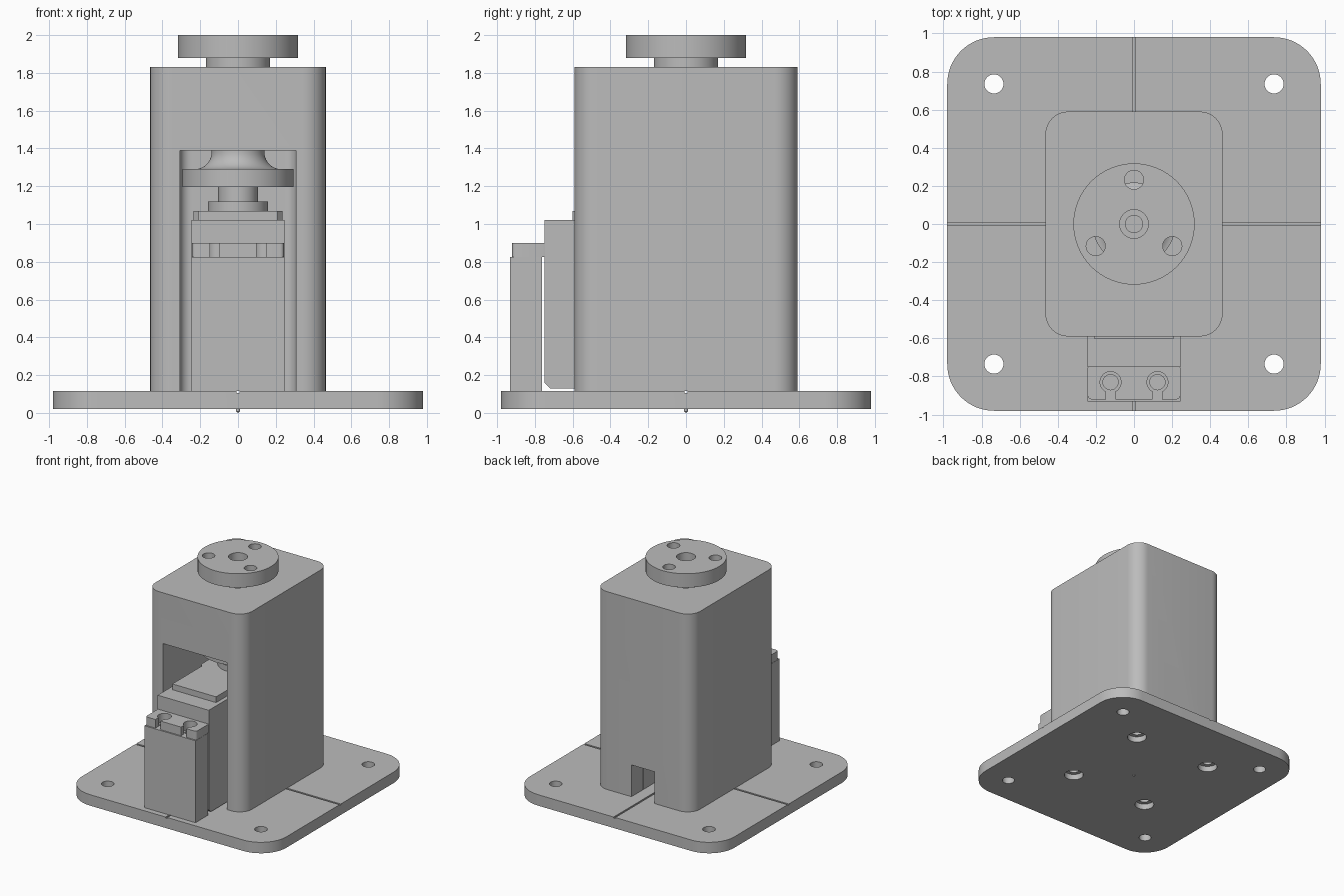
import bpy, bmesh
from math import sin, cos, pi
from mathutils import Vector

cube = bpy.data.objects.get("Cube")
if cube:
    bpy.data.objects.remove(cube, do_unlink=True)

GREY = (0.5, 0.5, 0.5, 1)
grey = bpy.data.materials.new("plain grey")
grey.use_nodes = True
grey.diffuse_color = GREY
grey.node_tree.nodes["Principled BSDF"].inputs["Base Color"].default_value = GREY


def finish(name, bm):
    bmesh.ops.recalc_face_normals(bm, faces=bm.faces)
    mesh = bpy.data.meshes.new(name)
    bm.to_mesh(mesh)
    bm.free()
    mesh.materials.append(grey)
    obj = bpy.data.objects.new(name, mesh)
    bpy.context.collection.objects.link(obj)
    return obj


def prism(name, points, z0, z1):
    """Extrude a plan outline from z0 to z1."""
    bm = bmesh.new()
    face = bm.faces.new([bm.verts.new((x, y, z0)) for x, y in points])
    top = bmesh.ops.extrude_face_region(bm, geom=[face])["geom"]
    bmesh.ops.translate(bm, vec=(0, 0, z1 - z0),
                        verts=[v for v in top if isinstance(v, bmesh.types.BMVert)])
    return finish(name, bm)


def rounded(x0, x1, y0, y1, r, steps=10):
    pts = []
    corners = [(x1 - r, y1 - r), (x0 + r, y1 - r), (x0 + r, y0 + r), (x1 - r, y0 + r)]
    for q, (cx, cy) in enumerate(corners):
        for i in range(steps + 1):
            a = (q + i / steps) * pi / 2
            pts.append((cx + r * cos(a), cy + r * sin(a)))
    return pts


def box(name, x0, x1, y0, y1, z0, z1):
    return prism(name, [(x0, y0), (x1, y0), (x1, y1), (x0, y1)], z0, z1)


def cylinder(name, x, y, r, z0, z1, n=40):
    ring = [(x + r * cos(2 * pi * i / n), y + r * sin(2 * pi * i / n)) for i in range(n)]
    return prism(name, ring, z0, z1)


def lathe(name, profile, n=64):
    bm = bmesh.new()
    verts = [bm.verts.new((r, 0, z)) for r, z in profile]
    edges = [bm.edges.new(pair) for pair in zip(verts, verts[1:])]
    bmesh.ops.spin(bm, geom=verts + edges, cent=(0, 0, 0), axis=(0, 0, 1),
                   angle=2 * pi, steps=n, use_duplicate=False)
    bmesh.ops.remove_doubles(bm, verts=bm.verts, dist=0.0002)
    return finish(name, bm)


def cut(obj, cutters):
    """Subtract each cutter, then delete it."""
    for c in cutters:
        c.hide_render = True
        mod = obj.modifiers.new("cut", "BOOLEAN")
        mod.operation, mod.solver, mod.object = "DIFFERENCE", "EXACT", c
        bpy.context.view_layer.update()
        deps = bpy.context.evaluated_depsgraph_get()
        result = bpy.data.meshes.new_from_object(obj.evaluated_get(deps))
        obj.modifiers.clear()
        obj.data = result
        bpy.data.objects.remove(c, do_unlink=True)


parts = []
PLATE_TOP = 0.115
screws = [(x, y) for x in (-0.38, 0.38) for y in (-0.32, 0.49)]

# Base plate with corner holes, counterbored screws and alignment grooves
plate = prism("base_plate", rounded(-0.98, 0.98, -0.98, 0.98, 0.245, 16), 0.02, PLATE_TOP)
cutters = [cylinder("hole", x, y, 0.05, 0, 0.2) for x in (-0.735, 0.735) for y in (-0.735, 0.735)]
for x, y in screws:
    cutters += [cylinder("bore", x, y, 0.078, 0, 0.07), cylinder("pilot", x, y, 0.045, 0, 0.2)]
cutters += [box("groove", -0.008, 0.008, -1.1, 1.1, 0.105, 0.2),
            box("groove", -1.1, 1.1, -0.008, 0.008, 0.105, 0.2)]
cut(plate, cutters)
parts.append(plate)

# Small centre point under the plate
parts.append(lathe("centre_point", [(0, 0.03), (0.01, 0.03), (0.01, 0.008), (0, 0)], 16))

# Housing with an open front pocket, shaft bore, cable notch and screw pilots
housing = prism("housing", rounded(-0.465, 0.465, -0.59, 0.59, 0.12), PLATE_TOP, 1.83)
cut(housing, [prism("pocket", rounded(-0.307, 0.307, -0.9, 0.43, 0.06), 0.05, 1.39),
              cylinder("bore", 0, 0, 0.215, 1.3, 1.9, 64),
              box("notch", -0.11, 0.11, 0.35, 0.7, 0.05, 0.39)]
    + [cylinder("pilot", x, y, 0.035, 0.05, 0.4) for x, y in screws])
parts.append(housing)

# Turned output hub: flange, flared neck, shaft and top disc
flare = [(0.23 - 0.09 * cos(a), 1.38 - 0.09 * sin(a)) for a in [i * pi / 20 for i in range(11)]]
hub = lathe("output_hub", [(0, 1.6), (0.045, 1.6), (0.045, 1.93), (0.075, 1.93), (0.075, 2.0),
                           (0.318, 2.0), (0.318, 1.88), (0.17, 1.88), (0.17, 1.45), (0.14, 1.45)]
            + flare + [(0.295, 1.29), (0.295, 1.195), (0, 1.195)])
cut(hub, [cylinder("hole", 0.232 * cos(a), 0.232 * sin(a), 0.05, 1.85, 2.1)
          for a in [pi / 2 + k * 2 * pi / 3 for k in range(3)]])
parts.append(hub)

# Servo case with chamfered bottom edges
case = box("servo_case", -0.245, 0.245, -0.75, 0.24, 0.13, 1.02)
for v in case.data.vertices:
    if v.co.z < 0.2:
        v.co.z = 0.16
bm = bmesh.new()
bm.from_mesh(case.data)
bottom = min(bm.faces, key=lambda f: f.calc_center_median().z)
skirt = bmesh.ops.extrude_face_region(bm, geom=[bottom])["geom"]
for v in [g for g in skirt if isinstance(g, bmesh.types.BMVert)]:
    v.co -= Vector((0, 0.03 if v.co.y > 0 else -0.03, 0.03))
bmesh.ops.delete(bm, geom=[bottom] if bottom.is_valid else [], context="FACES_ONLY")
bmesh.ops.recalc_face_normals(bm, faces=bm.faces)
bm.to_mesh(case.data)
bm.free()
parts.append(case)

# Servo gear cover, collar and spline
cover = [(-0.21, -0.6), (0.21, -0.6), (0.21, -0.2), (0.235, -0.17), (0.235, 0.12),
         (0.12, 0.235), (-0.12, 0.235), (-0.235, 0.12), (-0.235, -0.17), (-0.21, -0.2)]
parts.append(prism("gear_cover", cover, 1.02, 1.07))
parts.append(cylinder("gear_collar", 0, 0, 0.16, 1.07, 1.12))
parts.append(cylinder("servo_spline", 0, 0, 0.105, 1.12, 1.195))

# Slotted mounting ears on support posts, front and rear
SERVO_MID = -0.255
for side, sign in (("front", -1), ("rear", 1)):
    def span(a, b):
        return sorted((SERVO_MID + sign * a, SERVO_MID + sign * b))
    ear = prism(side + "_ear", rounded(-0.243, 0.243, *span(0.48, 0.665), 0.02, 4), 0.825, 0.9)
    hole_y = SERVO_MID + sign * 0.575
    cutters = []
    for x in (-0.123, 0.123):
        cutters += [cylinder("hole", x, hole_y, 0.055, 0.7, 1.0),
                    box("slot", x - 0.025, x + 0.025, *span(0.59, 0.75), 0.7, 1.0)]
    cut(ear, cutters)
    post = box(side + "_post", -0.245, 0.245, *span(0.508, 0.677), PLATE_TOP, 0.825)
    cut(post, [cylinder("pilot", x, hole_y, 0.04, 0.5, 0.9) for x in (-0.123, 0.123)])
    if sign > 0:  # cable passage
        cut(post, [box("passage", -0.11, 0.11, 0.2, 0.5, 0.05, 0.39)])
    parts += [ear, post]

# Smooth the round walls, keep hard edges
bpy.ops.object.select_all(action="DESELECT")
for p in parts:
    p.select_set(True)
bpy.context.view_layer.objects.active = parts[0]
bpy.ops.object.shade_smooth_by_angle(angle=pi / 6)
